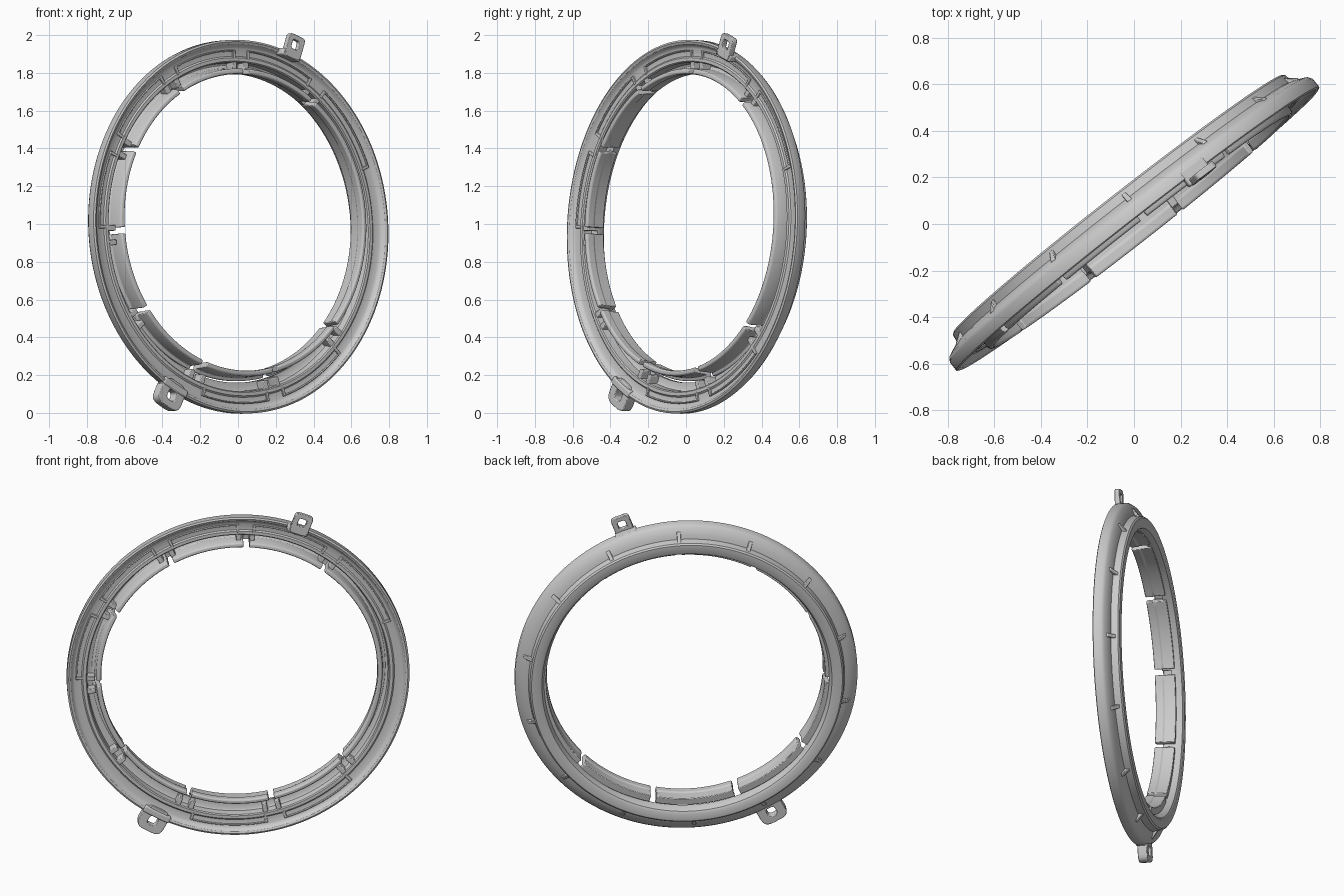
import bpy, bmesh
from math import radians, sin, cos, pi
from mathutils import Matrix

if "Cube" in bpy.data.objects:
    bpy.data.objects.remove(bpy.data.objects["Cube"])

# Local frame: x across the ring, -y towards the ring's front, z up
PLACE = (Matrix.Translation((0, 0, 0.985)) @ Matrix.Rotation(radians(38), 4, 'Z')
         @ Matrix.Rotation(radians(-2.7), 4, 'X'))


def finish(name, bm, bevel=0.0):
    bmesh.ops.recalc_face_normals(bm, faces=bm.faces)
    me = bpy.data.meshes.new(name)
    bm.to_mesh(me)
    bm.free()
    ob = bpy.data.objects.new(name, me)
    bpy.context.collection.objects.link(ob)
    ob.matrix_world = PLACE
    if bevel:
        m = ob.modifiers.new("soft_edges", 'BEVEL')
        m.width, m.segments, m.limit_method = bevel, 2, 'ANGLE'
        m.angle_limit = radians(35)
    bpy.ops.object.select_all(action='DESELECT')
    ob.select_set(True)
    bpy.context.view_layer.objects.active = ob
    bpy.ops.object.shade_smooth_by_angle(angle=radians(35))
    return ob


def sweep(bm, profile, a0=0, a1=360):
    """Sweep a closed (radius, forward) profile around the ring axis."""
    full = a1 - a0 >= 360
    n = max(2, round((a1 - a0) / 2.5))
    rows = []
    for i in range(n if full else n + 1):
        a = radians(a0 + (a1 - a0) * i / n)
        rows.append([bm.verts.new((r * cos(a), -f, r * sin(a))) for r, f in profile])
    k = len(profile)
    for i in range(n):
        p, q = rows[i], rows[(i + 1) % len(rows)]
        for j in range(k):
            bm.faces.new((p[j], q[j], q[(j + 1) % k], p[(j + 1) % k]))
    if not full:
        bm.faces.new(rows[0])
        bm.faces.new(rows[-1][::-1])


def rect(r0, r1, f0, f1):
    return [(r0, f0), (r1, f0), (r1, f1), (r0, f1)]


# Main ring: outer lip, front shelf, deep groove, inner wall, stepped back
bm = bmesh.new()
sweep(bm, [(0.990, 0.026), (0.990, -0.018), (0.978, -0.036), (0.935, -0.056),
           (0.914, -0.062), (0.907, -0.102), (0.898, -0.110), (0.852, -0.112),
           (0.838, -0.104), (0.824, -0.070), (0.824, -0.050), (0.858, -0.050),
           (0.868, -0.044), (0.872, 0.004), (0.878, 0.010), (0.896, 0.010),
           (0.904, 0.003), (0.945, 0.003), (0.958, 0.010), (0.968, 0.026),
           (0.980, 0.031)])
finish("main_ring", bm)

# Spring fingers around the inside, separated by narrow gaps, set a little high
gaps = [53, 87, 119, 151, 183, 215, 249, 283, 317]
bm = bmesh.new()
for a, b in zip(gaps, gaps[1:] + [gaps[0] + 360]):
    sweep(bm, [(0.806, -0.072), (0.850, -0.068), (0.850, -0.050), (0.832, -0.044),
               (0.828, 0.034), (0.822, 0.045), (0.804, 0.047), (0.798, 0.040),
               (0.798, 0.000), (0.804, -0.006)], a + 1.2, b - 1.2)
bmesh.ops.transform(bm, verts=bm.verts,
                    matrix=Matrix.Translation((0.006, 0, 0.022)) @ Matrix.Diagonal((1, 1, 0.985, 1)))
finish("spring_fingers", bm, 0.004)

# Bridges across the groove beside each gap
bm = bmesh.new()
for a in gaps:
    for s in (-2.6, 2.6):
        sweep(bm, rect(0.826, 0.885, -0.055, 0.006), a + s - 1.0, a + s + 1.0)
finish("groove_bridges", bm, 0.004)

# Low raised rails on the front shelf
bm = bmesh.new()
for a, b in [(57, 84), (90, 115), (122, 148), (155, 180), (253, 280), (287, 314), (20, 50)]:
    sweep(bm, rect(0.930, 0.938, -0.005, 0.012), a, b)
    for e in (a, b):
        sweep(bm, rect(0.890, 0.938, -0.005, 0.012), e - 0.5, e + 0.5)
finish("shelf_rails", bm, 0.003)

# Small ribs across the back step
bm = bmesh.new()
for i in range(14):
    a = 10 + i * 360 / 14
    sweep(bm, [(0.900, -0.100), (0.912, -0.085), (0.955, -0.054), (0.955, -0.035),
               (0.900, -0.050)], a - 0.7, a + 0.7)
finish("back_ribs", bm, 0.003)


def tab(name, angle, half, r0, r1, f0, f1, mid, hole, corner, square):
    """Mounting tab with a through hole, pointing radially outward."""
    def power(v, p):
        return abs(v) ** p * (1 if v > 0 else -1)
    bm = bmesh.new()
    n = 32
    outer, inner = [], []
    for i in range(n):
        t = 2 * pi * (i + 0.5) / n
        c, s = cos(t), sin(t)
        reach = (r1 - mid) if c > 0 else (mid - r0)
        outer.append((mid + reach * power(c, corner), half * power(s, corner)))
        inner.append((mid + hole * power(c, square), hole * power(s, square)))
    loops = [[bm.verts.new((r, -f, w)) for r, w in pts]
             for pts, f in ((outer, f0), (outer, f1), (inner, f1), (inner, f0))]
    for k in range(4):
        p, q = loops[k], loops[(k + 1) % 4]
        for i in range(n):
            j = (i + 1) % n
            bm.faces.new((p[i], p[j], q[j], q[i]))
    bmesh.ops.transform(bm, verts=bm.verts, matrix=Matrix.Rotation(-radians(angle), 4, 'Y'))
    finish(name, bm, 0.004)


tab("top_tab", 69.0, 0.055, 0.955, 1.082, 0.040, 0.070, 1.030, 0.024, 0.35, 0.4)
tab("bottom_tab", 241, 0.080, 0.940, 1.090, -0.030, 0.026, 1.022, 0.028, 0.55, 0.6)

# Feet joining each tab to the rim
bm = bmesh.new()
sweep(bm, rect(0.955, 0.992, -0.010, 0.066), 65.5, 73)
sweep(bm, rect(0.955, 0.995, -0.025, 0.034), 236, 246)
finish("tab_feet", bm, 0.008)
